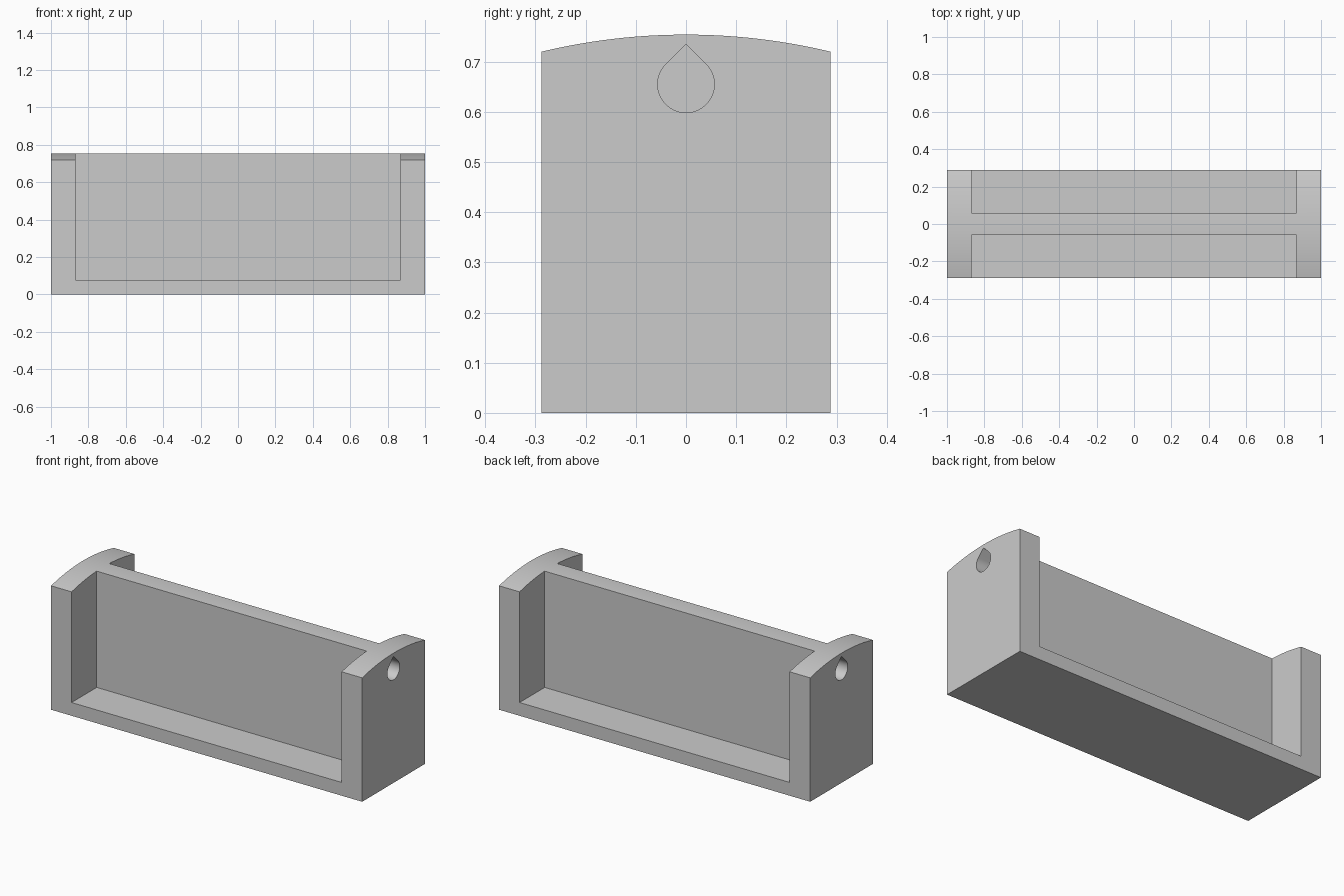
import bpy
import bmesh
from math import sin, cos, pi, radians

WALL_Y, INNER_X, FLOOR_Z = 0.288, 0.868, 0.077
TOP_Z, SHOULDER_Z = 0.754, 0.72

if "Cube" in bpy.data.objects:
    bpy.data.objects.remove(bpy.data.objects["Cube"])

grey = bpy.data.materials.new("plain grey")
grey.use_nodes = True
colour = (0.6, 0.6, 0.6, 1)
grey.diffuse_color = colour
grey.node_tree.nodes["Principled BSDF"].inputs["Base Color"].default_value = colour


def extrude_x(name, profile, x0, x1):
    """Solid with a (y, z) outline, running from x0 to x1."""
    bm = bmesh.new()
    face = bm.faces.new([bm.verts.new((x0, y, z)) for y, z in profile])
    moved = bmesh.ops.extrude_face_region(bm, geom=[face])["geom"]
    verts = [v for v in moved if isinstance(v, bmesh.types.BMVert)]
    bmesh.ops.translate(bm, verts=verts, vec=(x1 - x0, 0, 0))
    bmesh.ops.recalc_face_normals(bm, faces=bm.faces)
    mesh = bpy.data.meshes.new(name)
    bm.to_mesh(mesh)
    bm.free()
    mesh.materials.append(grey)
    obj = bpy.data.objects.new(name, mesh)
    bpy.context.collection.objects.link(obj)
    return obj


def rectangle(half_y, z0, z1):
    return [(-half_y, z0), (half_y, z0), (half_y, z1), (-half_y, z1)]


def cut(target, cutter):
    mod = target.modifiers.new(cutter.name, 'BOOLEAN')
    mod.operation = 'DIFFERENCE'
    mod.solver = 'EXACT'
    mod.object = cutter
    cutter.hide_render = True
    cutter.hide_set(True)


# Block with a shallow arched top
rise = TOP_Z - SHOULDER_Z
radius = (WALL_Y ** 2 + rise ** 2) / (2 * rise)
outline = [(-WALL_Y, 0), (WALL_Y, 0)]
for i in range(33):
    y = WALL_Y * (1 - i / 16)
    outline.append((y, TOP_Z - radius + (radius ** 2 - y ** 2) ** 0.5))
body = extrude_x("holder_body", outline, -1, 1)

# Open bays in front of and behind the central web
for side, name in ((-1, "front_bay_cutter"), (1, "back_bay_cutter")):
    bay = extrude_x(name, rectangle(0.2, FLOOR_Z, 1), -INNER_X, INNER_X)
    bay.location.y = side * 0.258
    cut(body, bay)

# Blind teardrop holes in the end walls
hole_r, hole_z = 0.0565, 0.655
teardrop = [(0, hole_z + hole_r * 2 ** 0.5)]
for i in range(41):
    a = radians(135) + 1.5 * pi * i / 40
    teardrop.append((hole_r * cos(a), hole_z + hole_r * sin(a)))
for side, name in ((-1, "right_hole_cutter"), (1, "left_hole_cutter")):
    cut(body, extrude_x(name, teardrop, side * 0.87, side * 1.1))

# Smooth the arch and hole walls, keep the edges sharp
bpy.ops.object.select_all(action='DESELECT')
bpy.context.view_layer.objects.active = body
body.select_set(True)
for mod in list(body.modifiers):
    bpy.ops.object.modifier_apply(modifier=mod.name)
bpy.ops.object.shade_smooth_by_angle(angle=radians(12))
